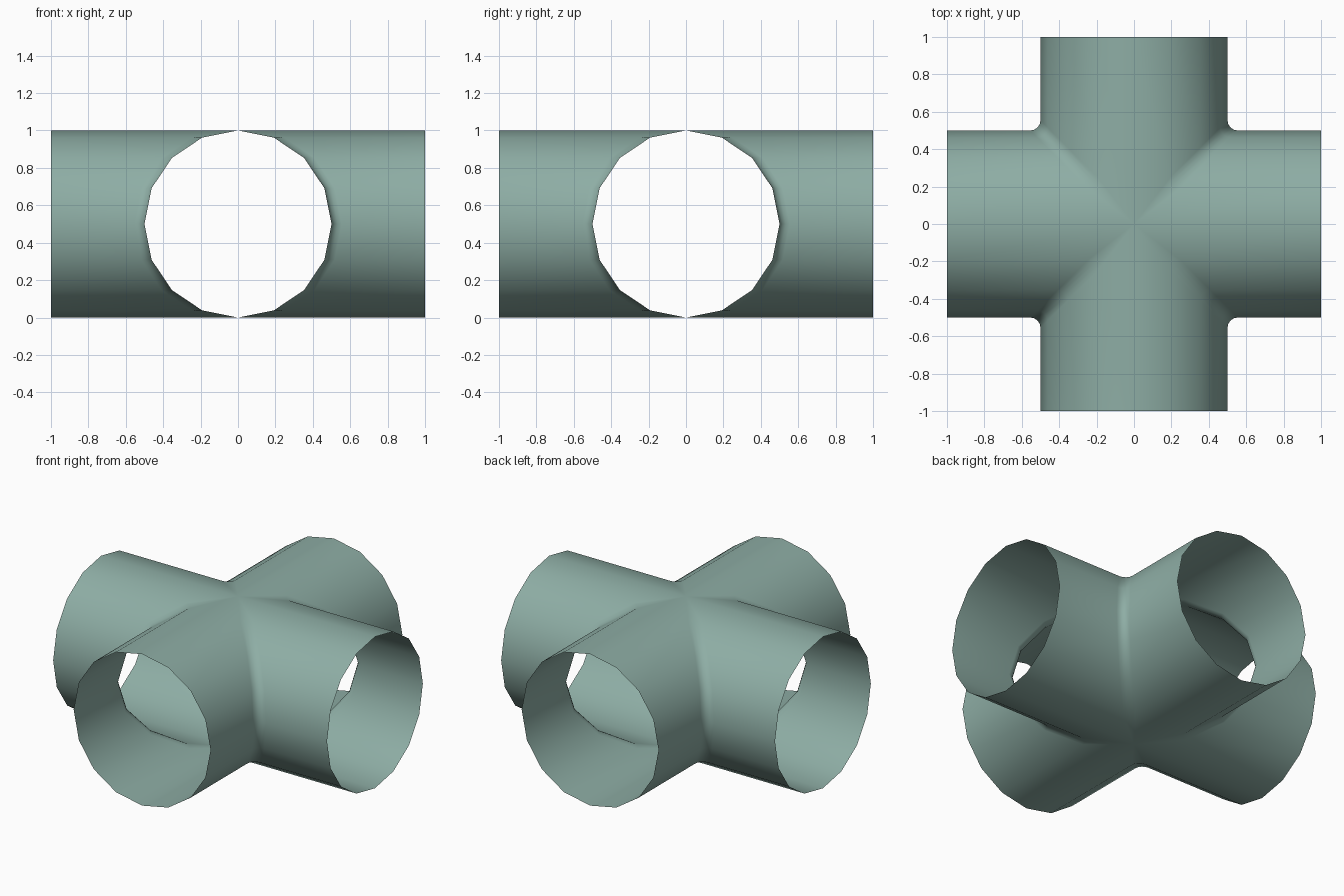
import bpy
import bmesh
from math import sin, cos, pi
from mathutils import Matrix

cube = bpy.data.objects.get("Cube")
if cube:
    bpy.data.objects.remove(cube, do_unlink=True)

RADIUS = 0.5      # pipe radius
REACH = 1.0       # arm length from the centre
SIDES = 16
FILLET = 0.055    # rounding where two arms meet
STEPS = 4

mat = bpy.data.materials.new("grey_green")
mat.use_nodes = True
colour = (0.27, 0.42, 0.375, 1)
mat.diffuse_color = colour
mat.node_tree.nodes["Principled BSDF"].inputs["Base Color"].default_value = colour


def corner_path(x):
    """Plan outline from one arm's end, around the filleted corner, to the next arm's end."""
    w = FILLET if x > 0.001 else 0.0
    c = x + w
    arc = [(c - w * cos(t), c - w * sin(t))
           for t in (pi / 2 * i / STEPS for i in range(STEPS + 1))]
    return [(x, REACH)] + arc + [(REACH, x)]


# One quarter of the junction: half of one arm blended into half of the next
bm = bmesh.new()
rows = []
for i in range(SIDES // 2 + 1):
    a = 2 * pi * i / SIDES
    x, z = RADIUS * sin(a), RADIUS + RADIUS * cos(a)
    rows.append([bm.verts.new((px, py, z)) for px, py in corner_path(x)])
for top, low in zip(rows, rows[1:]):
    for j in range(len(top) - 1):
        bm.faces.new((top[j], low[j], low[j + 1], top[j + 1]))

# Repeat the quarter around the centre and weld the seams
quarter = bm.verts[:] + bm.edges[:] + bm.faces[:]
for k in range(1, 4):
    copy = bmesh.ops.duplicate(bm, geom=quarter)["geom"]
    bmesh.ops.rotate(bm, cent=(0, 0, 0), matrix=Matrix.Rotation(k * pi / 2, 3, "Z"),
                     verts=[v for v in copy if isinstance(v, bmesh.types.BMVert)])
bmesh.ops.remove_doubles(bm, verts=bm.verts[:], dist=0.0005)

# Face the shell outwards
bm.normal_update()
outer = max(bm.faces, key=lambda f: f.calc_center_median().z)
if outer.normal.z < 0:
    bmesh.ops.reverse_faces(bm, faces=bm.faces[:])
for f in bm.faces:
    f.smooth = True

mesh = bpy.data.meshes.new("pipe_cross")
bm.to_mesh(mesh)
bm.free()
mesh.materials.append(mat)
pipe = bpy.data.objects.new("pipe_cross", mesh)
bpy.context.collection.objects.link(pipe)
